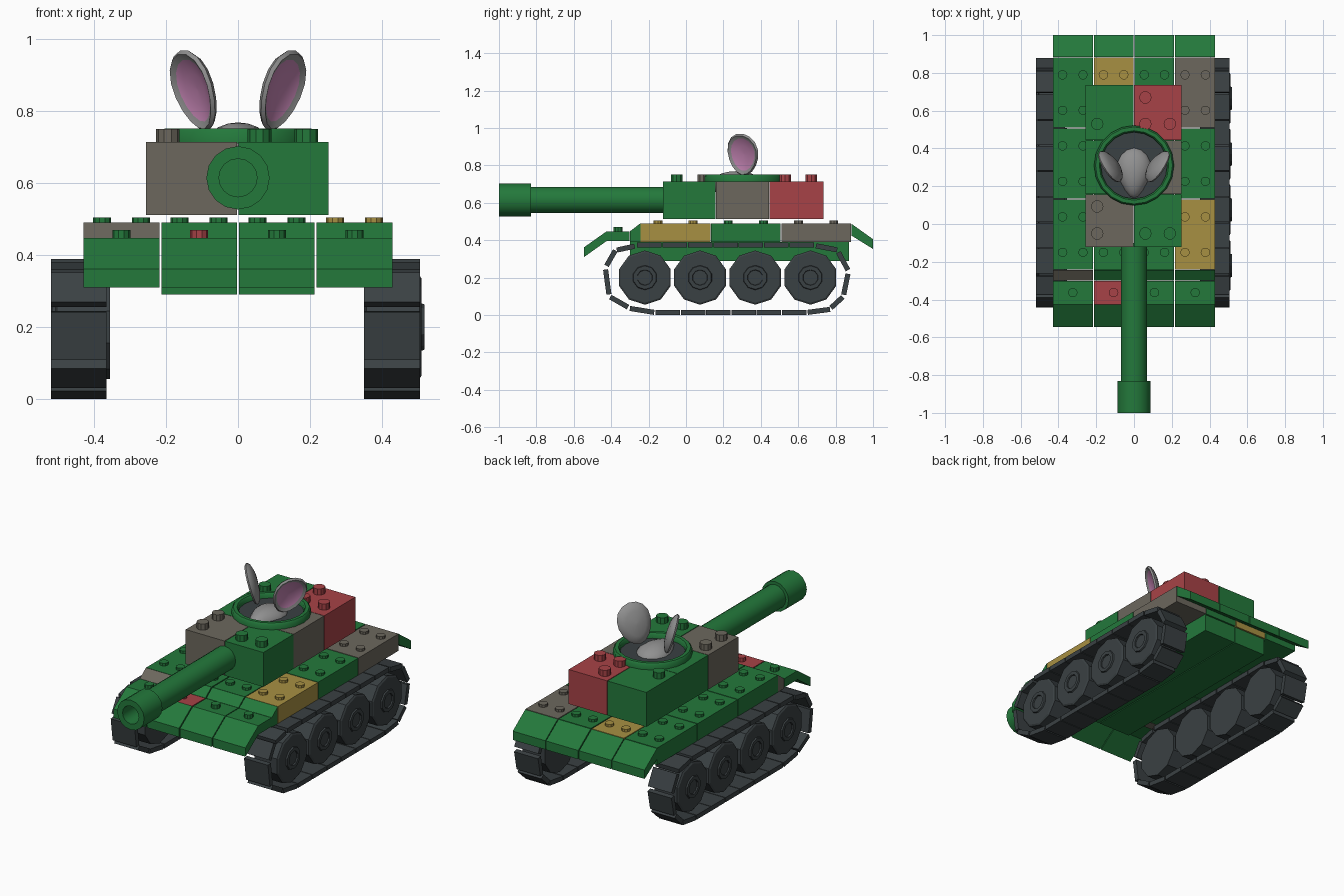
import bpy, bmesh, math
from mathutils import Vector

if "Cube" in bpy.data.objects:
    bpy.data.objects.remove(bpy.data.objects["Cube"])


def material(name, rgb):
    m = bpy.data.materials.new(name)
    m.diffuse_color = (*rgb, 1)
    m.use_nodes = True
    m.node_tree.nodes["Principled BSDF"].inputs["Base Color"].default_value = m.diffuse_color
    return m


GREEN = material("green", (0.017, 0.19, 0.044))
RED = material("red", (0.39, 0.055, 0.063))
TAN = material("tan", (0.39, 0.28, 0.055))
TAUPE = material("taupe", (0.15, 0.137, 0.11))
RUBBER = material("dark grey", (0.042, 0.052, 0.056))
FUR = material("fur grey", (0.28, 0.28, 0.28))
PINK = material("pink", (0.55, 0.23, 0.45))


def finish(name, bm, *mats, smooth=False):
    bmesh.ops.recalc_face_normals(bm, faces=bm.faces)
    me = bpy.data.meshes.new(name)
    bm.to_mesh(me)
    bm.free()
    ob = bpy.data.objects.new(name, me)
    bpy.context.collection.objects.link(ob)
    for m in mats:
        me.materials.append(m)
    if smooth:
        bpy.context.view_layer.objects.active = ob
        ob.select_set(True)
        bpy.ops.object.shade_smooth_by_angle(angle=math.radians(40))
        ob.select_set(False)
    return ob


def add_prism(bm, yz, x0, x1):
    """Extrude a side profile across x."""
    a = [bm.verts.new((x0, y, z)) for y, z in yz]
    b = [bm.verts.new((x1, y, z)) for y, z in yz]
    n = len(yz)
    bm.faces.new(a)
    bm.faces.new(b[::-1])
    for i in range(n):
        bm.faces.new((a[i], b[i], b[(i + 1) % n], a[(i + 1) % n]))


def add_lathe(bm, centre, axis, profile, sides, phase=0.0, closed=False):
    """Spin (radius, offset) pairs around the x, y or z axis."""
    c, rings = Vector(centre), []
    for r, d in profile:
        ring = []
        for i in range(sides):
            t = phase + math.tau * i / sides
            p, q = r * math.cos(t), r * math.sin(t)
            v = {"x": (d, p, q), "y": (p, d, q), "z": (p, q, d)}[axis]
            ring.append(bm.verts.new(c + Vector(v)))
        rings.append(ring)
    pairs = list(zip(rings, rings[1:]))
    if closed:
        pairs.append((rings[-1], rings[0]))
    else:
        bm.faces.new(rings[0])
        bm.faces.new(rings[-1])
    for a, b in pairs:
        for i in range(sides):
            j = (i + 1) % sides
            bm.faces.new((a[i], a[j], b[j], b[i]))


def rect(y0, y1, z0, z1):
    return [(y0, z0), (y1, z0), (y1, z1), (y0, z1)]


def brick(name, yz, x0, x1, mat, studs=(), r=0.025, top=0.0, h=0.015):
    bm = bmesh.new()
    add_prism(bm, yz, x0, x1)
    for x, y in studs:
        add_lathe(bm, (x, y, top), "z", [(r, -0.004), (r, h)], 10)
    return finish(name, bm, mat)


# Hull deck: four columns by three rows of studded bricks
COLS = [(-0.43, -0.218), (-0.213, -0.003), (0.003, 0.213), (0.218, 0.43)]
ROWS = [(-0.242, 0.13), (0.135, 0.505), (0.51, 0.882)]
deck_colour = {(3, 0): TAN, (3, 2): TAUPE, (1, 2): TAN}
for c, (x0, x1) in enumerate(COLS):
    xm = (x0 + x1) / 2
    for r, (y0, y1) in enumerate(ROWS):
        ym = (y0 + y1) / 2
        studs = [(xm + i * 0.054, ym + j * 0.094) for i in (-1, 1) for j in (-1, 1)]
        brick(f"deck_brick_{c}_{r}", rect(y0, y1, 0.39, 0.49), x0, x1,
              deck_colour.get((c, r), GREEN), studs, top=0.49)
    # Sloped pieces and studded nose plate at the ends of each column
    brick(f"nose_wedge_{c}", [(-0.3, 0.39), (-0.244, 0.39), (-0.244, 0.49), (-0.3, 0.447)],
          x0, x1, TAUPE if c == 0 else GREEN)
    brick(f"nose_plate_{c}", rect(-0.425, -0.302, 0.395, 0.447), x0, x1,
          RED if c == 1 else GREEN, [(xm, -0.363)], top=0.447, h=0.023)
    brick(f"nose_slope_{c}", [(-0.425, 0.395), (-0.425, 0.447), (-0.545, 0.362), (-0.545, 0.31)],
          x0, x1, GREEN)
    brick(f"tail_slope_{c}", [(0.884, 0.425), (0.884, 0.488), (1.0, 0.405), (1.0, 0.353)],
          x0, x1, GREEN)

# Lower hull, two long blocks
for c in (1, 2):
    brick(f"lower_hull_{c}", rect(-0.3, 0.872, 0.29, 0.39), *COLS[c], GREEN)

# Turret: two columns by three rows
T_COLS = [(-0.256, -0.003), (0.001, 0.251)]
T_ROWS = [(-0.122, 0.157), (0.16, 0.443), (0.446, 0.735)]
turret_colour = {(0, 0): TAUPE, (1, 1): TAUPE, (1, 2): RED}
turret_studs = {
    (0, 0): [(-0.195, -0.05), (-0.195, 0.093)],
    (1, 0): [(0.06, -0.05), (0.19, -0.05)],
    (0, 2): [(-0.195, 0.53)],
    (1, 2): [(0.06, 0.67), (0.06, 0.53), (0.19, 0.53)],
}
for c, (x0, x1) in enumerate(T_COLS):
    for r, (y0, y1) in enumerate(T_ROWS):
        brick(f"turret_brick_{c}_{r}", rect(y0, y1, 0.512, 0.715), x0, x1,
              turret_colour.get((c, r), GREEN), turret_studs.get((c, r), ()),
              r=0.033, top=0.715, h=0.036)

# Gun barrel with a hollow muzzle
bm = bmesh.new()
add_lathe(bm, (0, 0, 0.615), "y", [
    (0.07, -0.1), (0.07, -0.83), (0.088, -0.83), (0.088, -1.0),
    (0.053, -1.0), (0.053, -0.88)], 16)
finish("gun_barrel", bm, GREEN, smooth=True)

# Hatch ring and its dark opening
HATCH = (0, 0.31, 0)
bm = bmesh.new()
add_lathe(bm, HATCH, "z", [(0.212, 0.71), (0.212, 0.742), (0.204, 0.752),
                           (0.184, 0.752), (0.176, 0.742), (0.176, 0.71)], 20, closed=True)
finish("hatch_ring", bm, GREEN, smooth=True)
bm = bmesh.new()
add_lathe(bm, HATCH, "z", [(0.18, 0.712), (0.18, 0.722)], 20)
finish("hatch_opening", bm, RUBBER)

# Animal head peeking out, narrower toward the snout
bm = bmesh.new()
bmesh.ops.create_uvsphere(bm, u_segments=16, v_segments=10, radius=1)
for v in bm.verts:
    taper = 1 + 0.4 * min(v.co.y, 0.3)
    v.co = (v.co.x * 0.092 * taper, 0.27 + v.co.y * 0.14, 0.7 + v.co.z * 0.069)
finish("head", bm, FUR, smooth=True)

# Ears: cupped shells with a pink lining
for side, label in ((-1, "left"), (1, "right")):
    up = Vector((0.335 * side, 0.02, 0.94)).normalized()
    out = Vector((0.87 * side, -0.5, 0))
    out = (out - up * out.dot(up)).normalized()
    wide = up.cross(out)
    mid = Vector((0.12 * side, 0.305, 0.858))
    bm = bmesh.new()
    rings = []
    for s, d in [(0.05, -0.03), (0.6, -0.024), (0.9, -0.011), (1, 0.002),
                 (0.93, 0.012), (0.77, 0.003), (0.4, -0.006), (0.04, -0.009)]:
        ring = []
        for i in range(16):
            t = math.tau * i / 16
            w = 0.096 * math.cos(t) * (1 + 0.15 * math.sin(t))
            p = mid + wide * (s * w) + up * (s * 0.118 * math.sin(t)) + out * d
            ring.append(bm.verts.new(p))
        rings.append(ring)
    bm.faces.new(rings[0])
    bm.faces.new(rings[-1]).material_index = 1
    for k, (a, b) in enumerate(zip(rings, rings[1:])):
        for i in range(16):
            j = (i + 1) % 16
            bm.faces.new((a[i], a[j], b[j], b[i])).material_index = int(k >= 5)
    finish(f"{label}_ear", bm, FUR, PINK, smooth=True)

# Track links as (start, end) along the plate centre line, seen from the side
links = [((-0.275, 0.368), (-0.37, 0.347)), ((-0.378, 0.345), (-0.425, 0.263)),
         ((-0.43, 0.243), (-0.412, 0.11)), ((-0.405, 0.096), (-0.31, 0.042)),
         ((-0.30, 0.035), (-0.17, 0.014)), ((0.65, 0.014), (0.77, 0.03)),
         ((0.775, 0.038), (0.838, 0.096)), ((0.843, 0.108), (0.866, 0.22)),
         ((0.866, 0.24), (0.815, 0.335)), ((0.808, 0.348), (0.695, 0.37))]
for i in range(7):
    y = -0.262 + i * 0.136
    links.append(((y, 0.375), (y + 0.131, 0.375)))
for i in range(6):
    y = -0.163 + i * 0.135
    links.append(((y, 0.014), (y + 0.131, 0.014)))

WHEELS = (-0.22, 0.075, 0.37, 0.665)
for label, x0, x1, face, back in (("left", -0.52, -0.365, -0.517, -0.356),
                                  ("right", 0.35, 0.506, 0.518, 0.357)):
    bm = bmesh.new()
    for a, b in links:
        a, b = Vector(a), Vector(b)
        d = (b - a).normalized()
        n = Vector((-d.y, d.x)) * 0.0135
        add_prism(bm, [a + n, b + n, b - n, a - n], x0, x1)
    finish(f"{label}_track", bm, RUBBER)
    # Ten-sided road wheels with a stepped hub on the outer side
    s = 1 if face > 0 else -1
    for k, y in enumerate(WHEELS):
        bm = bmesh.new()
        add_lathe(bm, (face, y, 0.2), "x", [
            (0.145, back - face), (0.145, -0.014 * s), (0.135, -0.008 * s),
            (0.066, -0.008 * s), (0.063, 0), (0.042, 0), (0.040, -0.008 * s)],
            10, phase=math.pi / 2)
        finish(f"{label}_wheel_{k}", bm, RUBBER)
